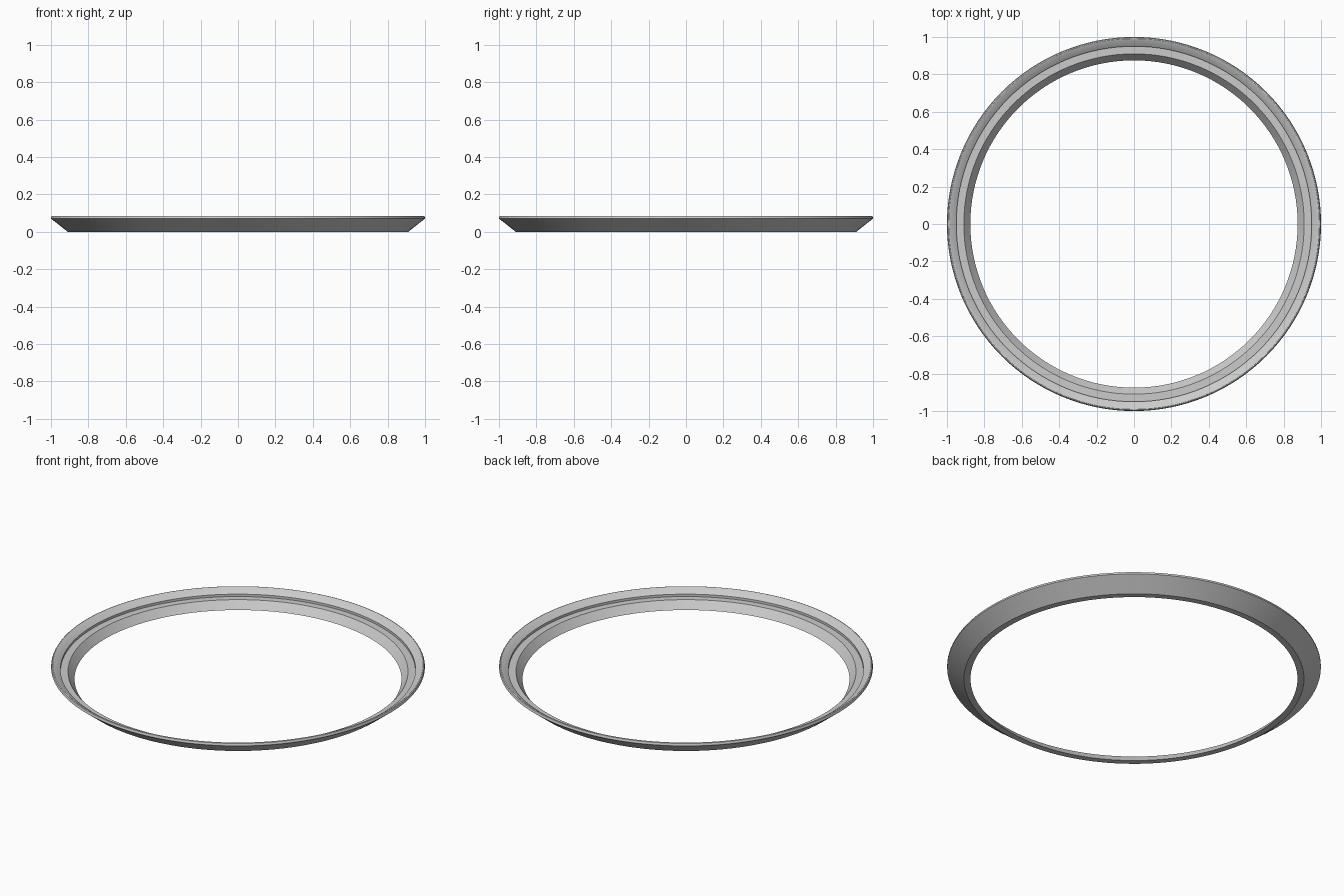
import bpy
import bmesh
from math import cos, sin, tau, radians

cube = bpy.data.objects.get("Cube")
if cube:
    bpy.data.objects.remove(cube, do_unlink=True)

SEGMENTS = 128

# Plain grey material
grey = bpy.data.materials.new("light_grey")
grey.use_nodes = True
colour = (0.6, 0.6, 0.6, 1)
grey.diffuse_color = colour
grey.node_tree.nodes["Principled BSDF"].inputs["Base Color"].default_value = colour

# Closed cross-section (radius, height): flared outside, rounded rim, inner seat
profile = [
    (0.875, 0), (0.91, 0),                        # flat foot
    (1, 0.071), (1, 0.077), (0.996, 0.084),       # flared side and rim
    (0.991, 0.086), (0.986, 0.085),
    (0.95, 0.059), (0.95, 0.045), (0.91, 0.045),  # lip, step and seat
]


def lathe(name, section, material):
    """Spin a closed cross-section around the z axis."""
    bm = bmesh.new()
    rings = []
    for i in range(SEGMENTS):
        a = tau * i / SEGMENTS
        rings.append([bm.verts.new((r * cos(a), r * sin(a), z)) for r, z in section])
    count = len(section)
    for i in range(SEGMENTS):
        here, after = rings[i], rings[(i + 1) % SEGMENTS]
        for j in range(count):
            k = (j + 1) % count
            bm.faces.new((here[j], after[j], after[k], here[k]))
    bmesh.ops.recalc_face_normals(bm, faces=bm.faces)
    mesh = bpy.data.meshes.new(name)
    bm.to_mesh(mesh)
    bm.free()
    mesh.materials.append(material)
    obj = bpy.data.objects.new(name, mesh)
    bpy.context.collection.objects.link(obj)
    return obj


# Flared trim ring
ring = lathe("trim_ring", profile, grey)
bpy.ops.object.select_all(action="DESELECT")
ring.select_set(True)
bpy.context.view_layer.objects.active = ring
bpy.ops.object.shade_smooth_by_angle(angle=radians(30))
